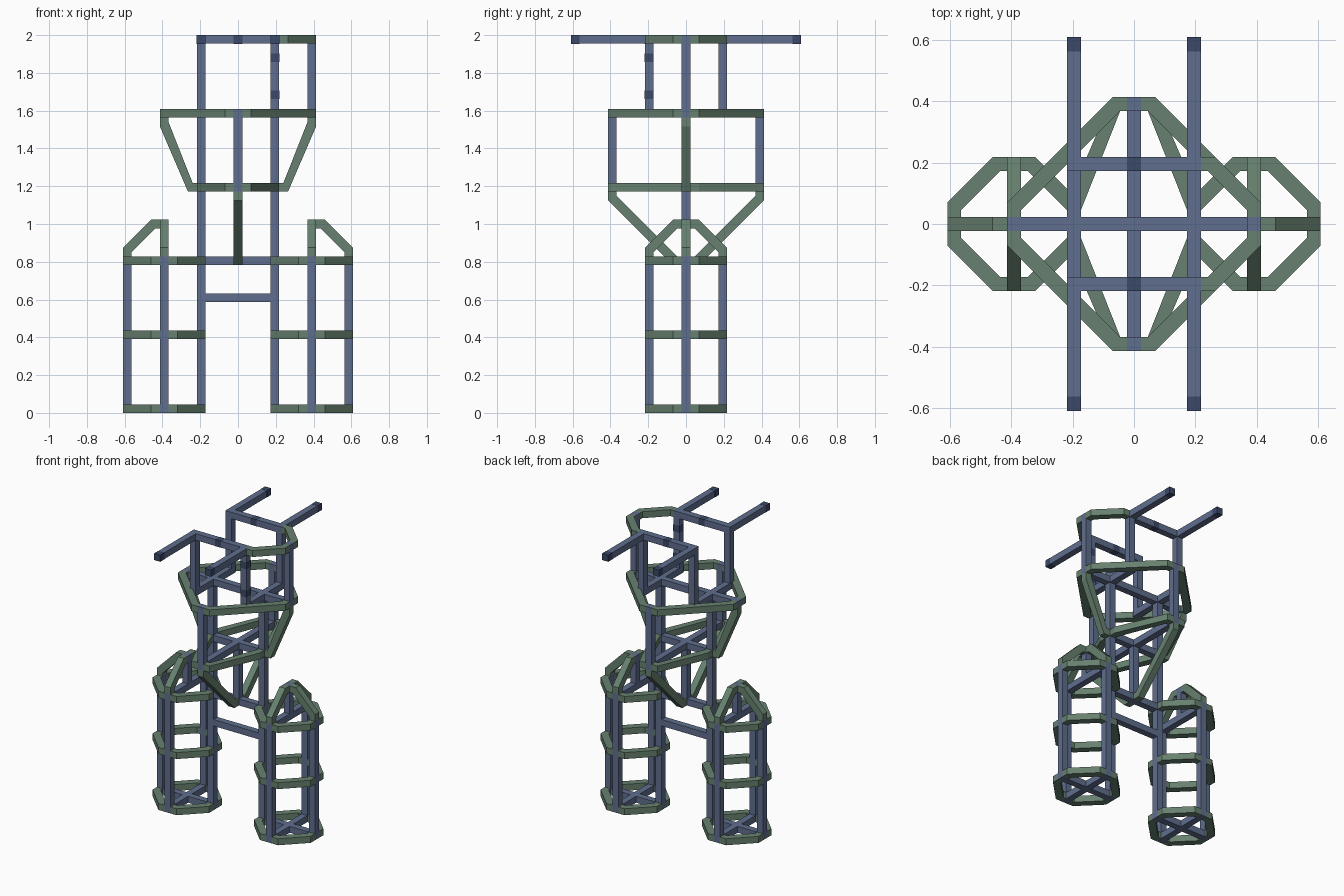
import bpy, bmesh
from mathutils import Vector

if "Cube" in bpy.data.objects:
    bpy.data.objects.remove(bpy.data.objects["Cube"])

S, H = 0.1955, 0.0225          # lattice spacing, half beam thickness


def material(name, col):
    m = bpy.data.materials.new(name)
    m.diffuse_color = (*col, 1)
    m.use_nodes = True
    m.node_tree.nodes["Principled BSDF"].inputs["Base Color"].default_value = m.diffuse_color
    return m


BLUE = material("blue_steel", (0.115, 0.155, 0.27))
DARK = material("dark_blue", (0.045, 0.065, 0.14))
GREEN = material("green_steel", (0.135, 0.22, 0.16))


def node(p):
    return Vector((p[0] * S, p[1] * S, p[2] * S + H))


def make(name, bm, mat):
    bmesh.ops.recalc_face_normals(bm, faces=bm.faces)
    me = bpy.data.meshes.new(name)
    bm.to_mesh(me)
    bm.free()
    me.materials.append(mat)
    ob = bpy.data.objects.new(name, me)
    bpy.context.collection.objects.link(ob)


def add_beam(bm, a, b, grow=0.0):
    """Axis-aligned square beam between two lattice nodes."""
    a, b = node(a), node(b)
    verts = bmesh.ops.create_cube(bm, size=1)["verts"]
    for v in verts:
        v.co = Vector(v.co[i] * (abs(b[i] - a[i]) + 2 * (H + grow)) + (a[i] + b[i]) / 2
                      for i in range(3))


def add_brace(bm, a, b, u):
    """Bent diagonal brace; faces outward along axis u at a, along the other axis at b."""
    a, b = node(a), node(b)
    d = b - a
    v = next(i for i in range(3) if i != u and abs(d[i]) > 1e-4)
    w = 3 - u - v
    su, sv = (-1 if d[u] > 0 else 1), (1 if d[v] > 0 else -1)
    L, M = abs(d[u]), abs(d[v])
    prof = [(-H, H), (H, H), (H, .07), (-L + .07, M + H), (-L + H, M + H),
            (-L + H, M - H), (-L + .045, M - H), (-H, .045)]
    rows = []
    for t in (-H, H):
        row = []
        for p, q in prof:
            co = a.copy()
            co[u] += su * p
            co[v] += sv * q
            co[w] += t
            row.append(bm.verts.new(co))
        rows.append(row)
    bm.faces.new(rows[0])
    bm.faces.new(rows[1][::-1])
    for i in range(8):
        j = (i + 1) % 8
        bm.faces.new((rows[0][i], rows[0][j], rows[1][j], rows[1][i]))


def beams(name, pairs, mat=BLUE, grow=0.0):
    bm = bmesh.new()
    for a, b in pairs:
        add_beam(bm, a, b, grow)
    make(name, bm, mat)


def braces(name, items):
    bm = bmesh.new()
    for a, b, u in items:
        add_brace(bm, a, b, u)
    make(name, bm, GREEN)


def ring(cx, rx, ry, z):
    return [((cx + i * rx, 0, z), (cx, j * ry, z), 0) for i in (-1, 1) for j in (-1, 1)]


PM = (-1, 1)

# leg towers with rings, crossed base and domed outer cap
for s, side in ((-1, "left"), (1, "right")):
    c = 2 * s
    beams(side + "_leg_posts", [((c + i, j, 0), (c + i, j, 4))
                                for i, j in ((s, 0), (0, 1), (0, -1))])
    beams(side + "_leg_base", [((c - 1, 0, 0), (c + 1, 0, 0)), ((c, -1, 0), (c, 1, 0))])
    for k in (0, 2, 4):
        braces(f"{side}_leg_ring_{k}", ring(c, 1, 1, k))
    beams(side + "_cap_core", [((c, -1, 4), (c, 1, 4)), ((c, 0, 4), (c, 0, 5))])
    braces(side + "_cap", [((c + s, 0, 4), (c, 0, 5), 0)] +
           [((c, j, 4), (c, 0, 5), 1) for j in PM])

# trunk
beams("trunk_posts", [((i, 0, 0), (i, 0, 8)) for i in PM])
beams("hip_bars", [((-1, 0, k), (1, 0, k)) for k in (3, 4)])
beams("centre_post", [((0, 0, 4), (0, 0, 6))])
braces("belly_braces", [((0, 2 * j, 6), (0, 0, 4), 1) for j in PM])

# waist and chest rings
braces("waist_ring", ring(0, 1, 2, 6))
beams("waist_cross", [((-1, 0, 6), (1, 0, 6)), ((0, -2, 6), (0, 2, 6))])
beams("chest_posts", [((0, 2 * j, 6), (0, 2 * j, 8)) for j in PM])
braces("side_braces", [((2 * i, 0, 8), (i, 0, 6), 0) for i in PM])
braces("chest_ring", ring(0, 2, 2, 8))
beams("chest_bars", [((-2, 0, 8), (2, 0, 8))] + [((i, -1, 8), (i, 1, 8)) for i in PM])

# top frame with arms
beams("top_posts", [((i, j, 8), (i, j, 10)) for i in PM for j in PM] +
      [((2, 0, 8), (2, 0, 10))])
beams("top_bars", [((-1, j, 10), (1, j, 10)) for j in PM])
beams("top_arms", [((i, j, 10), (i, 3 * j, 10)) for i in PM for j in PM])
braces("top_side_ring", [((2, 0, 10), (1, j, 10), 0) for j in PM])

# dark joint blocks
spots = [(i, 3 * j, 10) for i in PM for j in PM] + [(0, j, 10) for j in PM] + \
        [(1, -1, 8.5), (1, -1, 9.5)]
beams("joint_blocks", [(p, p) for p in spots], DARK, 0.0008)
